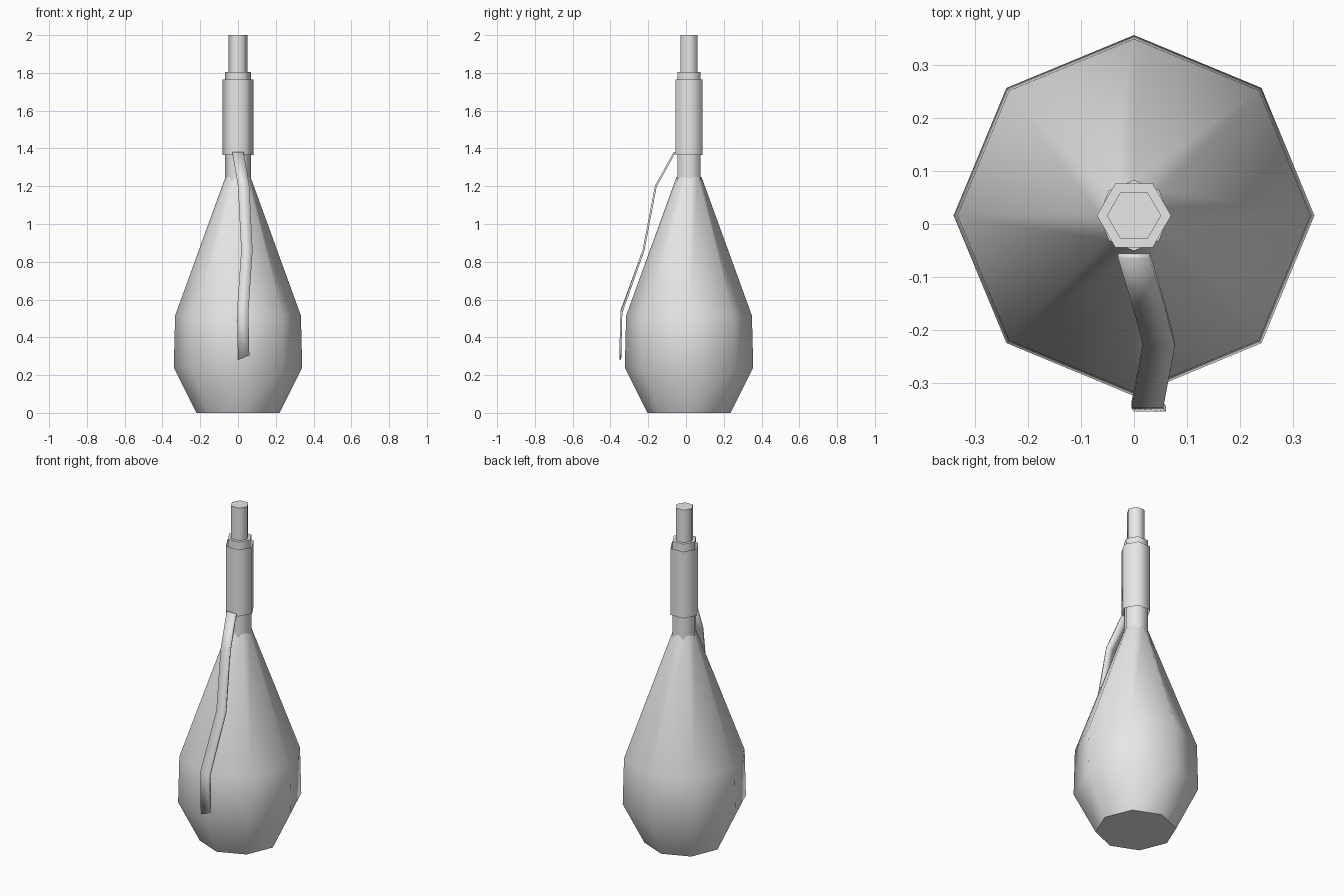
import bpy, bmesh
from math import sin, cos, pi, radians

if "Cube" in bpy.data.objects:
    bpy.data.objects.remove(bpy.data.objects["Cube"], do_unlink=True)

CENTRE_Y = 0.016

grey = bpy.data.materials.new("plain_grey")
grey.use_nodes = True
colour = (0.8, 0.8, 0.8, 1)
grey.diffuse_color = colour
grey.node_tree.nodes["Principled BSDF"].inputs["Base Color"].default_value = colour


def finish(name, bm, angle):
    bmesh.ops.recalc_face_normals(bm, faces=bm.faces)
    mesh = bpy.data.meshes.new(name)
    bm.to_mesh(mesh)
    bm.free()
    mesh.materials.append(grey)
    obj = bpy.data.objects.new(name, mesh)
    bpy.context.collection.objects.link(obj)
    bpy.ops.object.select_all(action='DESELECT')
    obj.select_set(True)
    bpy.context.view_layer.objects.active = obj
    bpy.ops.object.shade_smooth_by_angle(angle=radians(angle))
    return obj


def turned(name, sides, profile, bottom=False, top=False):
    """Polygonal tube through (radius, height) points, with optional caps."""
    bm = bmesh.new()
    rings = [[bm.verts.new((r * cos(2 * pi * i / sides),
                            CENTRE_Y + r * sin(2 * pi * i / sides), z))
              for i in range(sides)] for r, z in profile]
    for low, high in zip(rings, rings[1:]):
        for i in range(sides):
            j = (i + 1) % sides
            bm.faces.new((low[i], low[j], high[j], high[i]))
    if bottom:
        bm.faces.new(rings[0][::-1])
    if top:
        bm.faces.new(rings[-1])
    return finish(name, bm, 62)


# Bulb body, neck, open sleeve and tip
turned("bulb_body", 8, [(0.22, 0), (0.34, 0.24), (0.333, 0.515), (0.066, 1.25)], bottom=True)
turned("neck", 6, [(0.07, 1.23), (0.07, 1.805)], top=True)
turned("sleeve", 6, [(0.082, 1.365), (0.082, 1.765)])
turned("tip", 6, [(0.051, 1.8), (0.051, 2.0)], top=True)

# Ribbon hanging down the front: (left x, y, left z, right z)
path = [(-0.03, -0.06, 1.38, 1.38), (0.0, -0.16, 1.2, 1.2), (0.017, -0.225, 0.86, 0.86),
        (-0.005, -0.342, 0.54, 0.53), (0.0, -0.348, 0.28, 0.305)]
bm = bmesh.new()
pairs = [(bm.verts.new((x, y, za)), bm.verts.new((x + 0.06, y, zb))) for x, y, za, zb in path]
for (a, b), (c, d) in zip(pairs, pairs[1:]):
    bm.faces.new((a, c, d, b))
ribbon = finish("hanging_ribbon", bm, 30)
solid = ribbon.modifiers.new("thickness", 'SOLIDIFY')
solid.thickness = 0.01
solid.offset = 0
